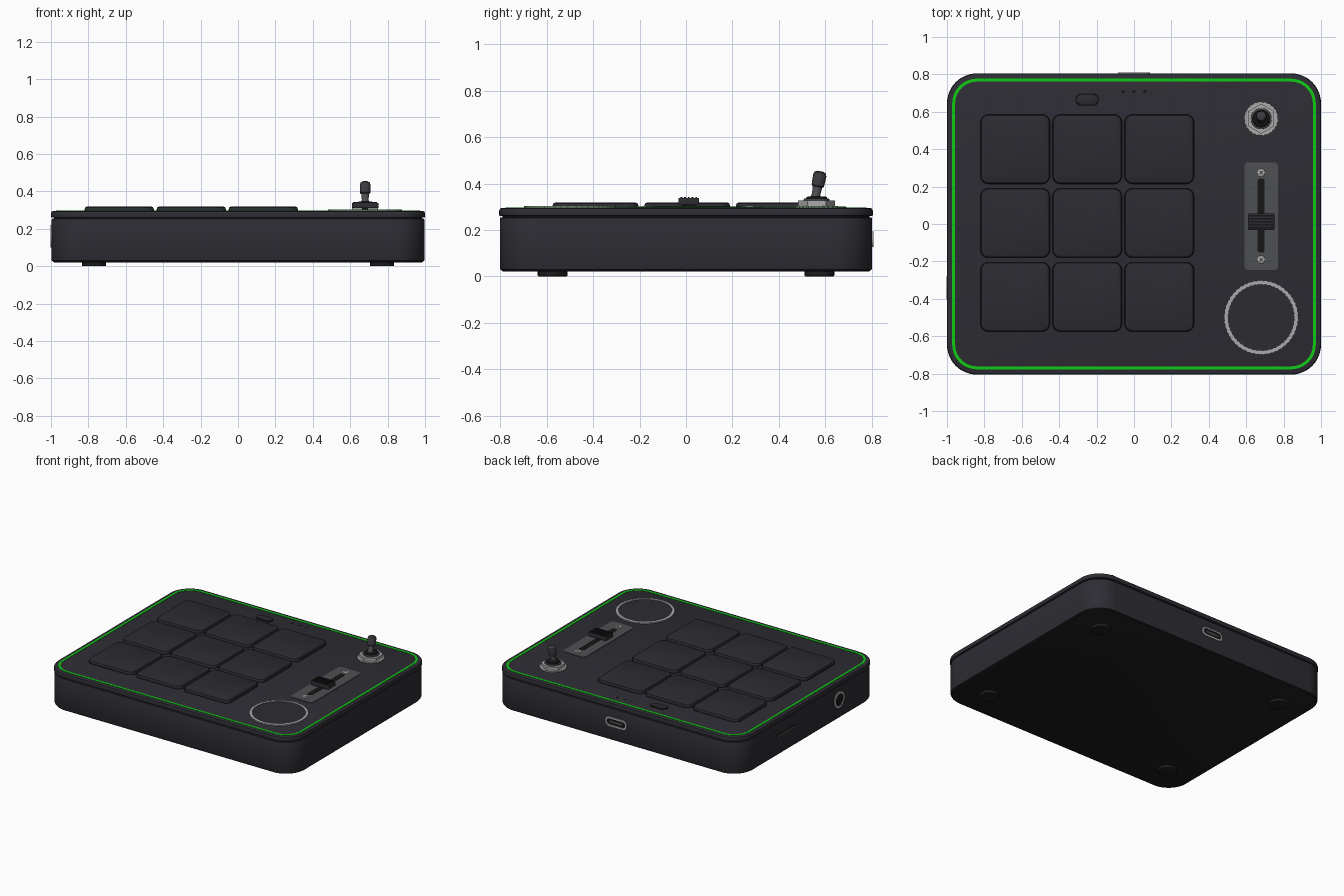
import bpy
import bmesh
from math import cos, sin, pi, radians
from mathutils import Matrix, Vector

cube = bpy.data.objects.get("Cube")
if cube:
    bpy.data.objects.remove(cube, do_unlink=True)


def material(name, r, g, b):
    m = bpy.data.materials.new(name)
    m.use_nodes = True
    m.diffuse_color = (r, g, b, 1)
    m.node_tree.nodes["Principled BSDF"].inputs["Base Color"].default_value = (r, g, b, 1)
    return m


CASE = material("charcoal case", 0.026, 0.026, 0.034)
PAD = material("charcoal pad", 0.024, 0.024, 0.031)
BLACK = material("black", 0.008, 0.008, 0.008)
BASE = material("black base", 0.013, 0.013, 0.013)
GREEN = material("green light", 0.005, 0.6, 0.008)
SILVER = material("silver", 0.4, 0.4, 0.4)
PLATE = material("grey plate", 0.075, 0.08, 0.085)
CAP = material("dark grey cap", 0.045, 0.045, 0.052)


def outline(w, h, r, seg):
    """Rounded rectangle of half sizes w, h; a circle when w = h = r."""
    pts = []
    for k, (sx, sy) in enumerate([(1, 1), (-1, 1), (-1, -1), (1, -1)]):
        for i in range(seg + 1):
            a = (k + i / seg) * pi / 2
            pts.append((sx * (w - r) + r * cos(a), sy * (h - r) + r * sin(a)))
    return pts


def loft(name, layers, mat, place=Matrix(), seg=8, ring=False, knurl=0):
    """Join rounded outlines (w, h, r, z); ring closes the section on itself."""
    bm = bmesh.new()
    loops = []
    for w, h, r, z in layers:
        pts = outline(w, h, r, seg)
        loops.append([bm.verts.new((x * (1 - knurl * (i % 2)), y * (1 - knurl * (i % 2)), z))
                      for i, (x, y) in enumerate(pts)])
    pairs = list(zip(loops, loops[1:]))
    if ring:
        pairs.append((loops[-1], loops[0]))
    else:
        bm.faces.new(loops[0])
        bm.faces.new(loops[-1])
    for a, b in pairs:
        for i in range(len(a)):
            j = (i + 1) % len(a)
            bm.faces.new((a[i], a[j], b[j], b[i]))
    bmesh.ops.remove_doubles(bm, verts=bm.verts[:], dist=1e-5)
    bmesh.ops.recalc_face_normals(bm, faces=bm.faces[:])
    mesh = bpy.data.meshes.new(name)
    bm.to_mesh(mesh)
    bm.free()
    mesh.materials.append(mat)
    mesh.shade_smooth()
    mesh.set_sharp_from_angle(angle=radians(35))
    ob = bpy.data.objects.new(name, mesh)
    ob.matrix_world = place
    bpy.context.collection.objects.link(ob)
    return ob


def at(x, y, z=0):
    return Matrix.Translation((x, y, z))


def block(name, w, h, r, z0, z1, mat, place=Matrix(), edge=0.0, low=0.0, **kw):
    """Rounded slab with softened top (edge) and bottom (low) rims."""
    def inset(d, z):
        return (w - d, h - d, max(r - d, 0.001), z)
    layers = [inset(low, z0)]
    if low:
        layers += [inset(low * 0.3, z0 + low * 0.3), inset(0, z0 + low)]
    if edge:
        layers += [inset(0, z1 - edge), inset(edge * 0.3, z1 - edge * 0.3)]
    layers.append(inset(edge, z1))
    return loft(name, layers, mat, place, **kw)


def disc(name, r, z0, z1, mat, place=Matrix(), **kw):
    return block(name, r, r, r, z0, z1, mat, place, **kw)


def band(name, w, h, r, t, z0, z1, mat, place=Matrix(), **kw):
    """Rounded frame of width t."""
    inner = (w - t, h - t, r - t)
    return loft(name, [(w, h, r, z0), (w, h, r, z1), (*inner, z1), (*inner, z0)],
                mat, place, ring=True, **kw)


TOP = 0.295

# Case: base, tray, shadow gap and lid
block("base_plate", 0.99, 0.795, 0.15, 0.02, 0.035, BASE, low=0.008, seg=12)
block("case_tray", 0.997, 0.802, 0.16, 0.028, 0.254, CASE, edge=0.006, low=0.006, seg=12)
block("shadow_gap", 0.985, 0.79, 0.15, 0.25, 0.265, BLACK, seg=12)
block("lid", 1.0, 0.805, 0.16, 0.26, TOP, CASE, edge=0.012, low=0.004, seg=12)
band("light_strip", 0.972, 0.777, 0.132, 0.016, 0.29, TOP + 0.002, GREEN, seg=12)

# Feet
for sx in (-1, 1):
    for sy in (-1, 1):
        disc("foot", 0.064, 0, 0.025, BASE, at(sx * 0.77, sy * 0.575), low=0.004)

# Pads, each in a dark surround
for col in range(3):
    for row in range(3):
        place = at(-0.635 + 0.385 * col, 0.4 - 0.395 * row)
        block("pad_surround", 0.188, 0.188, 0.045, 0.29, TOP + 0.002, BLACK, place)
        block("pad", 0.185, 0.185, 0.042, 0.29, 0.319, PAD, place, edge=0.014)

# Small button and indicator dots
button = at(-0.25, 0.665)
block("button_surround", 0.064, 0.034, 0.03, 0.29, TOP + 0.002, BLACK, button)
block("button", 0.056, 0.026, 0.023, 0.29, TOP + 0.006, PAD, button, edge=0.003)
for i in (-1, 0, 1):
    disc("indicator_dot", 0.009, 0.29, TOP + 0.001, BLACK, at(i * 0.058, 0.708), seg=4)

# Touch wheel with a knurled ring
wheel = at(0.68, -0.5)
disc("wheel_face", 0.18, 0.29, TOP + 0.004, PAD, wheel, seg=18)
band("wheel_ring", 0.198, 0.198, 0.198, 0.018, 0.29, TOP + 0.008, SILVER, wheel,
     seg=24, knurl=0.02)

# Slider: plate, slot, screws, and ribbed knob
block("slider_plate", 0.09, 0.288, 0.022, 0.29, TOP + 0.004, PLATE, at(0.68, 0.042))
block("slider_slot", 0.019, 0.197, 0.012, 0.29, TOP + 0.006, BLACK, at(0.68, 0.045))
for y in (-0.19, 0.275):
    disc("slider_screw", 0.021, 0.29, TOP + 0.008, SILVER, at(0.68, y), edge=0.003)
    for turn in (0, pi / 2):
        block("screw_cross", 0.012, 0.003, 0.001, 0.3, TOP + 0.009, PLATE,
              at(0.68, y) @ Matrix.Rotation(turn + pi / 4, 4, "Z"), seg=1)
block("slider_stem", 0.016, 0.025, 0.004, 0.29, 0.32, BLACK, at(0.68, 0.012))
block("slider_knob", 0.071, 0.045, 0.008, 0.31, 0.338, PAD, at(0.68, 0.012), edge=0.004)
for i in range(5):
    block("knob_rib", 0.064, 0.004, 0.002, 0.33, 0.342, BLACK,
          at(0.68, 0.012 + (i - 2) * 0.016), seg=2)

# Toggle switch: washer, hex nut, threaded collar, tilted lever
switch = at(0.68, 0.563)
disc("switch_washer", 0.093, 0.29, 0.304, SILVER, switch, seg=12, knurl=0.05)
bpy.ops.mesh.primitive_cylinder_add(vertices=6, radius=0.08, depth=0.022,
                                    location=(0.68, 0.563, 0.315))
nut = bpy.context.object
nut.name = "switch_nut"
nut.data.materials.append(SILVER)
disc("switch_collar", 0.056, 0.32, 0.335, PLATE, switch, edge=0.004)
disc("switch_boot", 0.047, 0.33, 0.345, BLACK, switch, edge=0.012)
lever = at(0.68, 0.555, 0.325) @ Matrix.Rotation(radians(-11), 4, "X")
loft("switch_lever", [(r, r, r, z) for r, z in [(0.026, 0), (0.018, 0.03), (0.022, 0.075)]],
     PLATE, lever)
loft("lever_cap", [(r, r, r, z) for r, z in
                   [(0.022, 0.062), (0.027, 0.067), (0.029, 0.112), (0.025, 0.124),
                    (0.014, 0.13)]], CAP, lever)

# Rear port, facing +y
rear = Matrix(((-1, 0, 0, 0), (0, 0, 1, 0.802), (0, 1, 0, 0.16), (0, 0, 0, 1)))
block("rear_port_hole", 0.08, 0.028, 0.027, -0.01, 0.002, BLACK, rear)
band("rear_port_rim", 0.086, 0.034, 0.033, 0.012, -0.01, 0.007, SILVER, rear)
block("rear_port_tongue", 0.052, 0.007, 0.003, -0.01, 0.004, PLATE, rear, seg=2)

# Side jack and card slot, facing -x
side = Matrix(((0, 0, -1, -0.997), (-1, 0, 0, 0), (0, 1, 0, 0.16), (0, 0, 0, 1)))
jack = side @ at(0.342, 0)
disc("jack_hole", 0.05, -0.01, 0.002, BLACK, jack)
band("jack_rim", 0.06, 0.06, 0.06, 0.016, -0.01, 0.006, SILVER, jack, seg=10)
slot = side @ at(-0.27, 0)
block("card_slot_rim", 0.11, 0.013, 0.005, -0.01, 0.001, BLACK, slot, seg=2)
block("card_slot", 0.102, 0.007, 0.003, -0.01, 0.003, PLATE, slot, seg=2)
